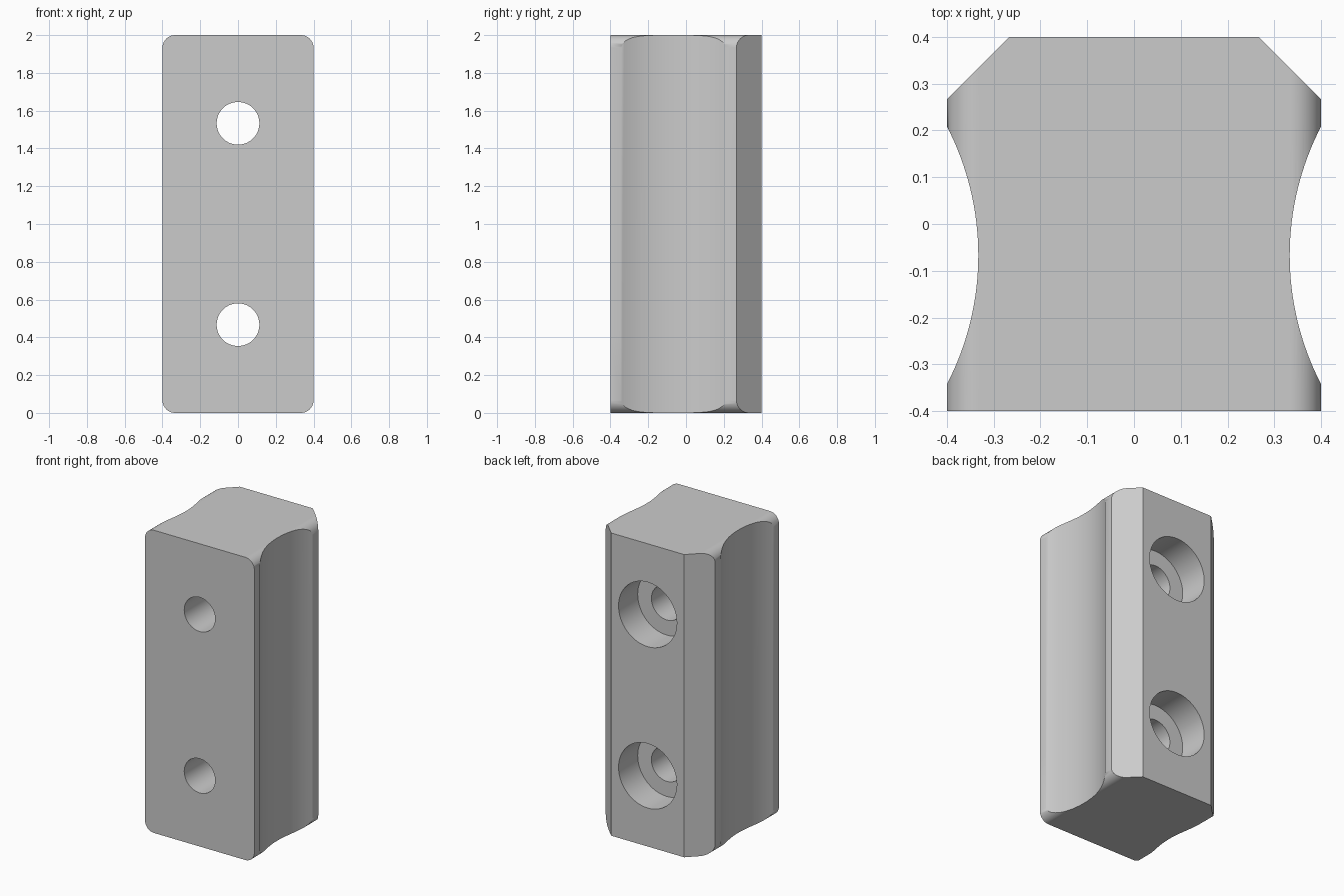
import bpy
import bmesh
import math
from mathutils import Matrix, Vector

cube = bpy.data.objects.get("Cube")
if cube:
    bpy.data.objects.remove(cube, do_unlink=True)

HALF = 0.4        # half width and half depth
HEIGHT = 2.0
CHAMFER = 0.133
CORNER = 0.067    # rounding of the end corners
GRIP_R = 0.6      # radius of the side hollows
GRIP_Y = -0.067


def arc(cx, cy, r, start, end, steps):
    """Points along an arc, angles in radians."""
    return [(cx + r * math.cos(start + (end - start) * i / steps),
             cy + r * math.sin(start + (end - start) * i / steps))
            for i in range(steps + 1)]


def add_object(name, bm):
    bmesh.ops.recalc_face_normals(bm, faces=bm.faces)
    mesh = bpy.data.meshes.new(name)
    bm.to_mesh(mesh)
    bm.free()
    obj = bpy.data.objects.new(name, mesh)
    bpy.context.collection.objects.link(obj)
    return obj


def prism(name, points, direction):
    """Extrude a closed outline of 3D points."""
    bm = bmesh.new()
    face = bm.faces.new([bm.verts.new(p) for p in points])
    result = bmesh.ops.extrude_face_region(bm, geom=[face], use_keep_orig=True)
    moved = [v for v in result["geom"] if isinstance(v, bmesh.types.BMVert)]
    bmesh.ops.translate(bm, verts=moved, vec=Vector(direction))
    return add_object(name, bm)


def drill(name, radius, z, y0, y1):
    """Cylinder along y from y0 to y1."""
    bm = bmesh.new()
    place = Matrix.Translation((0, (y0 + y1) / 2, z)) @ Matrix.Rotation(math.pi / 2, 4, "X")
    bmesh.ops.create_cone(bm, cap_ends=True, segments=64, radius1=radius,
                          radius2=radius, depth=y1 - y0, matrix=place)
    return add_object(name, bm)


def apply_boolean(target, cutter, operation):
    cutter.hide_render = True
    mod = target.modifiers.new("cut", "BOOLEAN")
    mod.object = cutter
    mod.operation = operation
    mod.solver = "EXACT"
    bpy.context.view_layer.objects.active = target
    bpy.ops.object.modifier_apply(modifier=mod.name)
    bpy.data.objects.remove(cutter, do_unlink=True)


# Plan outline: chamfered back corners and a shallow hollow in each side
sweep = math.acos((GRIP_R - CORNER) / GRIP_R)
hollow = arc(HALF - CORNER + GRIP_R, GRIP_Y, GRIP_R,
             math.pi + sweep, math.pi - sweep, 32)
right_half = [(HALF, -HALF)] + hollow + [(HALF, HALF - CHAMFER), (HALF - CHAMFER, HALF)]
outline = right_half + [(-x, y) for x, y in reversed(right_half)]
block = prism("mounting_block", [(x, y, 0) for x, y in outline], (0, 0, HEIGHT))

# Rounded end corners, seen from the front
inner = HALF - CORNER
corners = []
for i, (x, z) in enumerate([(inner, HEIGHT - CORNER), (-inner, HEIGHT - CORNER),
                            (-inner, CORNER), (inner, CORNER)]):
    corners += arc(x, z, CORNER, i * math.pi / 2, (i + 1) * math.pi / 2, 12)
rounding = prism("rounding_cutter", [(x, -0.6, z) for x, z in corners], (0, 1.2, 0))
apply_boolean(block, rounding, "INTERSECT")

# Two screw holes, counterbored from the back
for side in (-1, 1):
    z = HEIGHT / 2 + side * 0.533
    apply_boolean(block, drill("screw_cutter", 0.113, z, -0.6, 0.6), "DIFFERENCE")
    apply_boolean(block, drill("counterbore_cutter", 0.213, z, 0.2, 0.6), "DIFFERENCE")

# Single plain grey
grey = bpy.data.materials.new("plain_grey")
grey.use_nodes = True
color = (0.6, 0.6, 0.6, 1)
grey.diffuse_color = color
grey.node_tree.nodes["Principled BSDF"].inputs["Base Color"].default_value = color
block.data.materials.clear()
block.data.materials.append(grey)

# Smooth curves, crisp edges
bpy.ops.object.select_all(action="DESELECT")
block.select_set(True)
bpy.context.view_layer.objects.active = block
bpy.ops.object.shade_smooth_by_angle(angle=math.radians(30))
normals = block.modifiers.new("flat_faces", "WEIGHTED_NORMAL")
normals.keep_sharp = True
